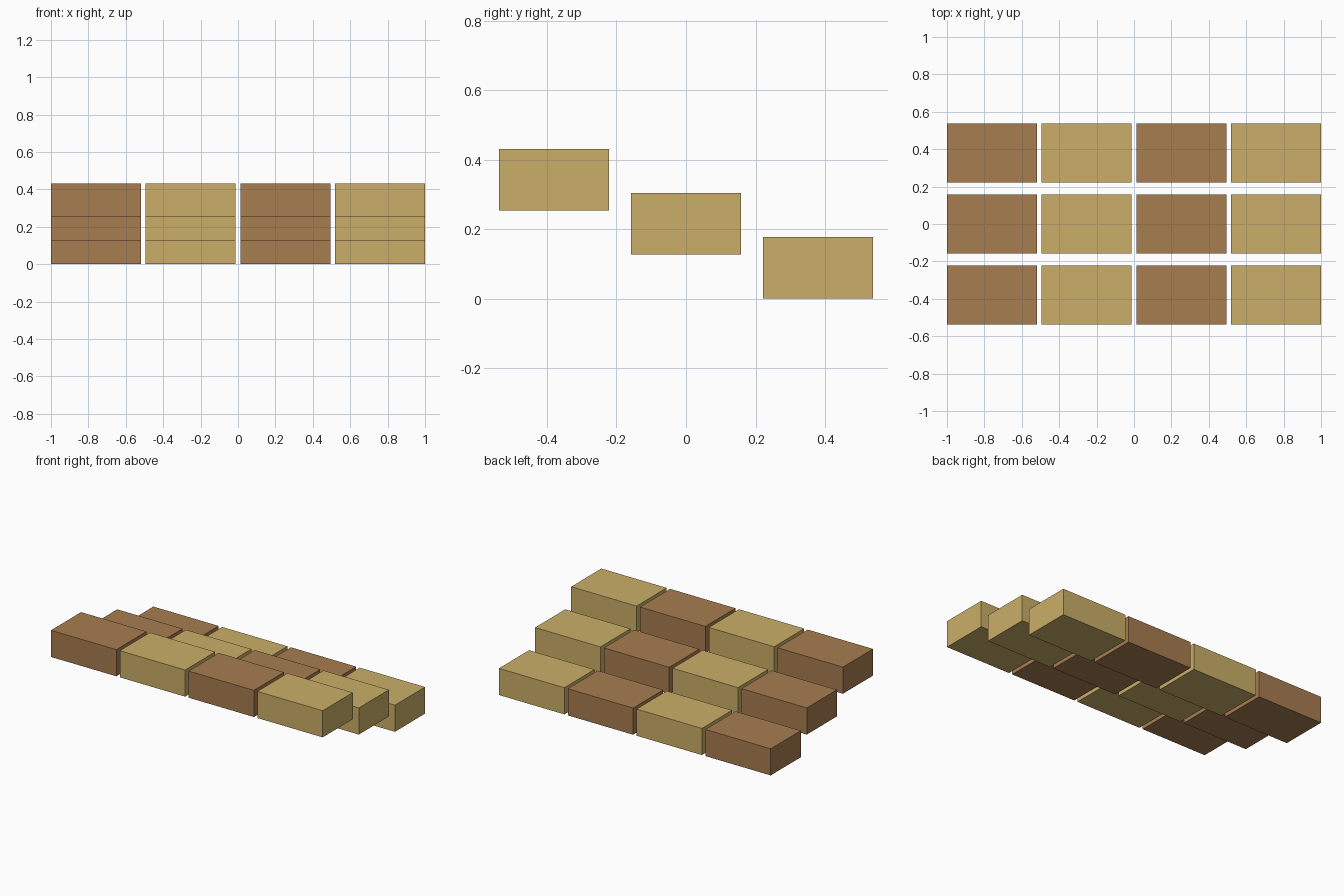
import bpy

if "Cube" in bpy.data.objects:
    bpy.data.objects.remove(bpy.data.objects["Cube"])

P = 2 / 3.95                                # column pitch
W, D, H = 0.95 * P, 0.625 * P, 0.35 * P     # block size
ROW_Y, ROW_Z = 0.75 * P, 0.25 * P           # row spacing and step height


def material(name, rgb):
    m = bpy.data.materials.new(name)
    m.diffuse_color = (*rgb, 1)
    m.use_nodes = True
    m.node_tree.nodes["Principled BSDF"].inputs["Base Color"].default_value = m.diffuse_color
    return m


brown = material("brown", (0.39, 0.205, 0.082))
tan = material("tan", (0.60, 0.43, 0.14))

# Three stepped rows of four blocks, highest at the front, colours by column
for row in range(3):
    for col in range(4):
        bpy.ops.mesh.primitive_cube_add(
            size=1,
            location=((col - 1.5) * P, (row - 1) * ROW_Y, H / 2 + (2 - row) * ROW_Z))
        block = bpy.context.object
        block.name = f"block_row{row + 1}_column{col + 1}"
        block.scale = (W, D, H)
        block.data.materials.append(tan if col % 2 else brown)
